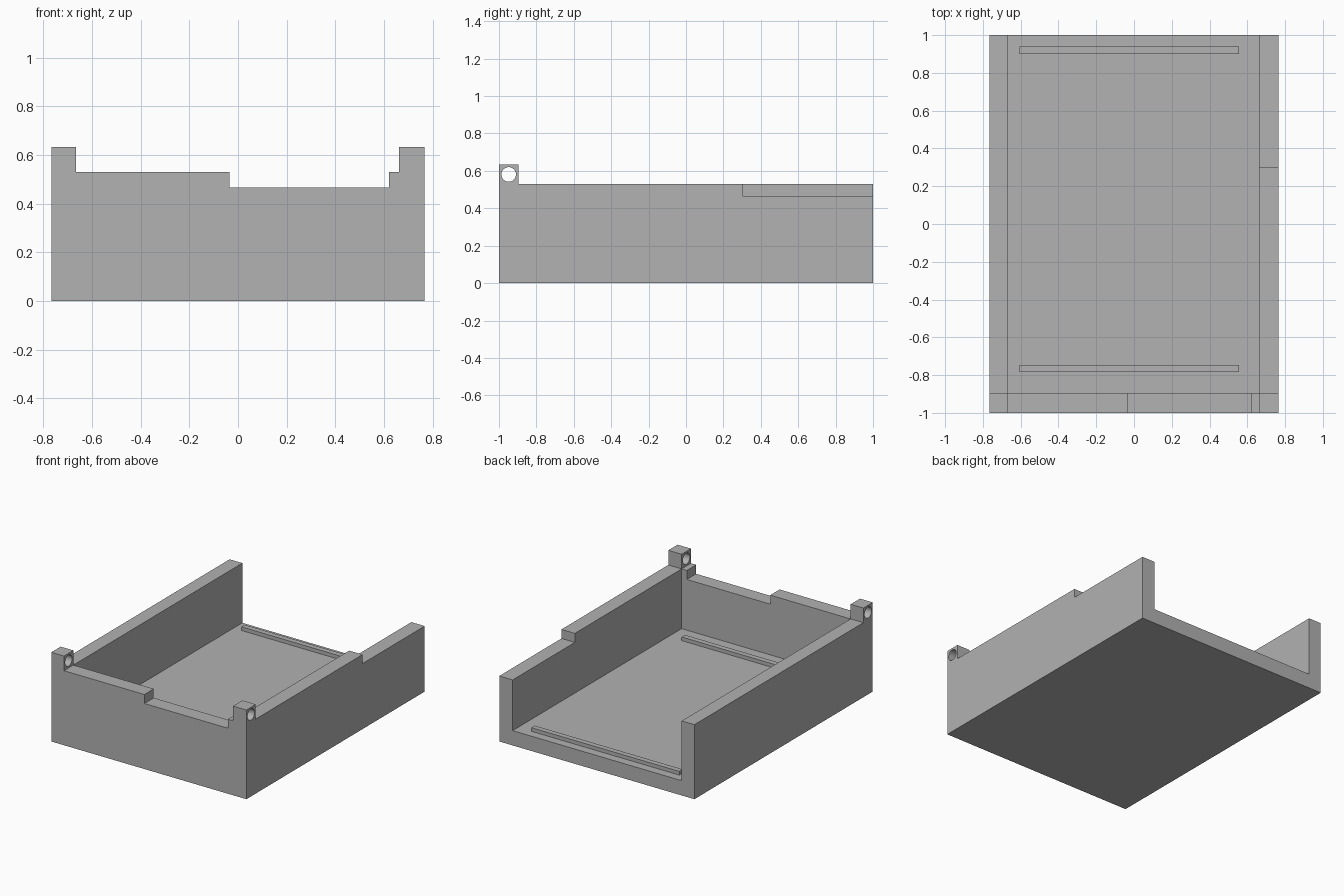
import bpy
import math

if "Cube" in bpy.data.objects:
    bpy.data.objects.remove(bpy.data.objects["Cube"], do_unlink=True)

grey = bpy.data.materials.new("mid grey")
grey.use_nodes = True
grey.diffuse_color = (0.445, 0.445, 0.445, 1)
grey.node_tree.nodes["Principled BSDF"].inputs["Base Color"].default_value = grey.diffuse_color

HALF_X, HALF_Y = 0.766, 1.0
LEFT_IN, RIGHT_IN = 0.661, -0.666     # inner faces of the side walls
FRONT_IN = -0.895                     # inner face of the front wall
FLOOR, NOTCH, RIM, POST = 0.105, 0.465, 0.529, 0.633
FAR = 1.5                             # overshoot for cutters


def box(name, xs, ys, zs):
    """Box spanning the given ranges."""
    bpy.ops.mesh.primitive_cube_add(size=1)
    ob = bpy.context.object
    ob.name = name
    for v in ob.data.vertices:
        v.co = [(r[0] + r[1]) / 2 + c * (r[1] - r[0]) for r, c in zip((xs, ys, zs), v.co)]
    ob.data.materials.append(grey)
    return ob


def cut(target, cutter):
    """Subtract the cutter, then remove it."""
    cutter.hide_render = True
    mod = target.modifiers.new("cut", 'BOOLEAN')
    mod.operation, mod.solver, mod.object = 'DIFFERENCE', 'EXACT', cutter
    bpy.context.view_layer.objects.active = target
    bpy.ops.object.modifier_apply(modifier=mod.name)
    bpy.data.objects.remove(cutter, do_unlink=True)


# Tray body, solid up to the post tops
tray = box("tray", (-HALF_X, HALF_X), (-HALF_Y, HALF_Y), (0, POST))

# Cavity, open at the back, then wall tops and notches
cut(tray, box("cavity", (RIGHT_IN, LEFT_IN), (FRONT_IN, FAR), (FLOOR, FAR)))
cut(tray, box("side_rim", (-FAR, FAR), (FRONT_IN, FAR), (RIM, FAR)))
cut(tray, box("front_rim", (RIGHT_IN, LEFT_IN), (-FAR, 0), (RIM, FAR)))
cut(tray, box("front_notch", (-0.035, 0.62), (-FAR, 0), (NOTCH, FAR)))
cut(tray, box("side_notch", (0.3, FAR), (0.303, FAR), (NOTCH, FAR)))

# Hinge hole through both front posts
bpy.ops.mesh.primitive_cylinder_add(vertices=48, radius=0.039, depth=2 * FAR,
                                    location=(0, -0.948, 0.581),
                                    rotation=(0, math.pi / 2, 0))
cut(tray, bpy.context.object)

# Low ridges across the floor
for name, y in (("front_ridge", -0.765), ("back_ridge", 0.92)):
    box(name, (-0.605, 0.557), (y - 0.019, y + 0.019), (FLOOR - 0.01, FLOOR + 0.026))

# Smooth hole walls, sharp edges elsewhere
bpy.ops.object.select_all(action='DESELECT')
tray.select_set(True)
bpy.context.view_layer.objects.active = tray
bpy.ops.object.shade_smooth_by_angle(angle=math.radians(30))
